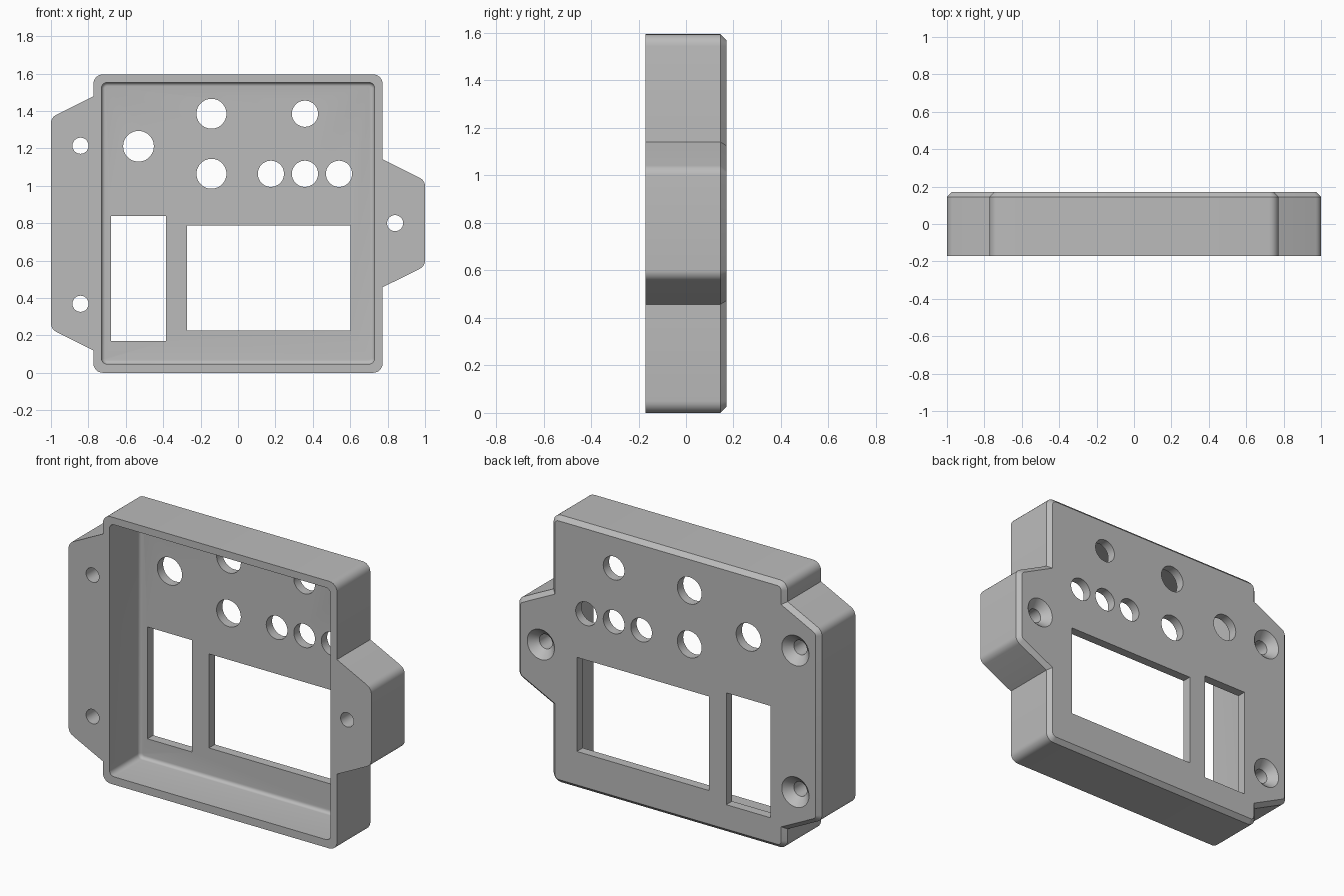
import bpy
import bmesh
import math
from mathutils import Vector

if "Cube" in bpy.data.objects:
    bpy.data.objects.remove(bpy.data.objects["Cube"], do_unlink=True)

FRONT, BACK, FLOOR = -0.17, 0.17, 0.115
CHAMFER, FILLET = 0.025, 0.02

grey = bpy.data.materials.new("plain grey")
grey.use_nodes = True
grey.diffuse_color = (0.5, 0.5, 0.5, 1)
grey.node_tree.nodes["Principled BSDF"].inputs["Base Color"].default_value = (0.5, 0.5, 0.5, 1)


def rounded(corners, radius, inset=0.0, steps=6):
    """Inset a counter-clockwise polygon and round its outward corners."""
    pts = [Vector(c) for c in corners]
    loop = []
    for i, p in enumerate(pts):
        a = (p - pts[i - 1]).normalized()
        b = (pts[(i + 1) % len(pts)] - p).normalized()
        na, nb = Vector((-a.y, a.x)), Vector((-b.y, b.x))
        mitre = (na + nb) / (1 + na.dot(nb))
        if a.cross(b) < 0:
            loop.append(p + mitre * inset)
            continue
        r = max(radius - inset, 0.004)
        centre = p + mitre * (inset + r)
        start, turn = math.atan2(-na.y, -na.x), math.acos(a.dot(b))
        for k in range(steps + 1):
            t = start + turn * k / steps
            loop.append(centre + r * Vector((math.cos(t), math.sin(t))))
    return loop


def circle(x, z, r, n=48):
    return [Vector((x + r * math.cos(math.tau * k / n),
                    z + r * math.sin(math.tau * k / n))) for k in range(n)]


def box(x0, x1, z0, z1):
    return [Vector(c) for c in ((x0, z0), (x1, z0), (x1, z1), (x0, z1))]


def loft(name, sections):
    """Solid through (y, loop) sections with flat end caps."""
    bm = bmesh.new()
    rings = [[bm.verts.new((p.x, y, p.y)) for p in loop] for y, loop in sections]
    n = len(rings[0])
    for low, high in zip(rings, rings[1:]):
        for i in range(n):
            j = (i + 1) % n
            bm.faces.new((low[i], low[j], high[j], high[i]))
    bm.faces.new(rings[0])
    bm.faces.new(rings[-1])
    bmesh.ops.recalc_face_normals(bm, faces=bm.faces)
    mesh = bpy.data.meshes.new(name)
    bm.to_mesh(mesh)
    bm.free()
    mesh.materials.append(grey)
    obj = bpy.data.objects.new(name, mesh)
    bpy.context.collection.objects.link(obj)
    return obj


def cut(target, sections):
    cutter = loft("cutter", sections)
    cutter.hide_render = True
    mod = target.modifiers.new("cut", 'BOOLEAN')
    mod.operation, mod.solver, mod.object = 'DIFFERENCE', 'EXACT', cutter
    bpy.context.view_layer.objects.active = target
    bpy.ops.object.modifier_apply(modifier=mod.name)
    bpy.data.objects.remove(cutter, do_unlink=True)


# Housing with mounting ears, chamfered around the back rim
W, H = 0.773, 1.595
outline = [(-W, 0), (W, 0), (W, 0.457), (1, 0.57), (1, 1.028), (W, 1.141),
           (W, H), (-W, H), (-W, 1.478), (-1, 1.365), (-1, 0.233), (-W, 0.12)]
housing = loft("panel_housing", [
    (FRONT, rounded(outline, 0.05)),
    (BACK - CHAMFER, rounded(outline, 0.05)),
    (BACK, rounded(outline, 0.05, CHAMFER))])

# Open cavity with a filleted floor
cavity = box(-0.73, 0.73, 0.047, 1.552)
sections = [(FRONT - 0.1, rounded(cavity, 0.03))]
for k in range(6):
    t = math.pi / 2 * k / 5
    sections.append((FLOOR - FILLET * (1 - math.sin(t)),
                     rounded(cavity, 0.03, FILLET * (1 - math.cos(t)))))
cut(housing, sections)

# Display windows
for window in (box(-0.679, -0.385, 0.171, 0.839), box(-0.272, 0.602, 0.225, 0.787)):
    cut(housing, [(0.05, window), (BACK + 0.1, window)])

# Control holes
for x, z, r in ((-0.532, 1.211, 0.082), (-0.142, 1.385, 0.08), (-0.142, 1.064, 0.08),
                (0.358, 1.385, 0.07), (0.176, 1.064, 0.07), (0.358, 1.064, 0.07),
                (0.54, 1.064, 0.07)):
    cut(housing, [(0.05, circle(x, z, r)), (BACK + 0.1, circle(x, z, r))])

# Countersunk screw holes in the ears
for x, z in ((-0.842, 1.214), (-0.842, 0.369), (0.84, 0.8)):
    cut(housing, [(FRONT - 0.1, circle(x, z, 0.043)),
                  (BACK - 0.047, circle(x, z, 0.043)),
                  (BACK + 0.01, circle(x, z, 0.1))])

bpy.ops.object.select_all(action='DESELECT')
housing.select_set(True)
bpy.context.view_layer.objects.active = housing
bpy.ops.object.shade_smooth_by_angle(angle=math.radians(30))
